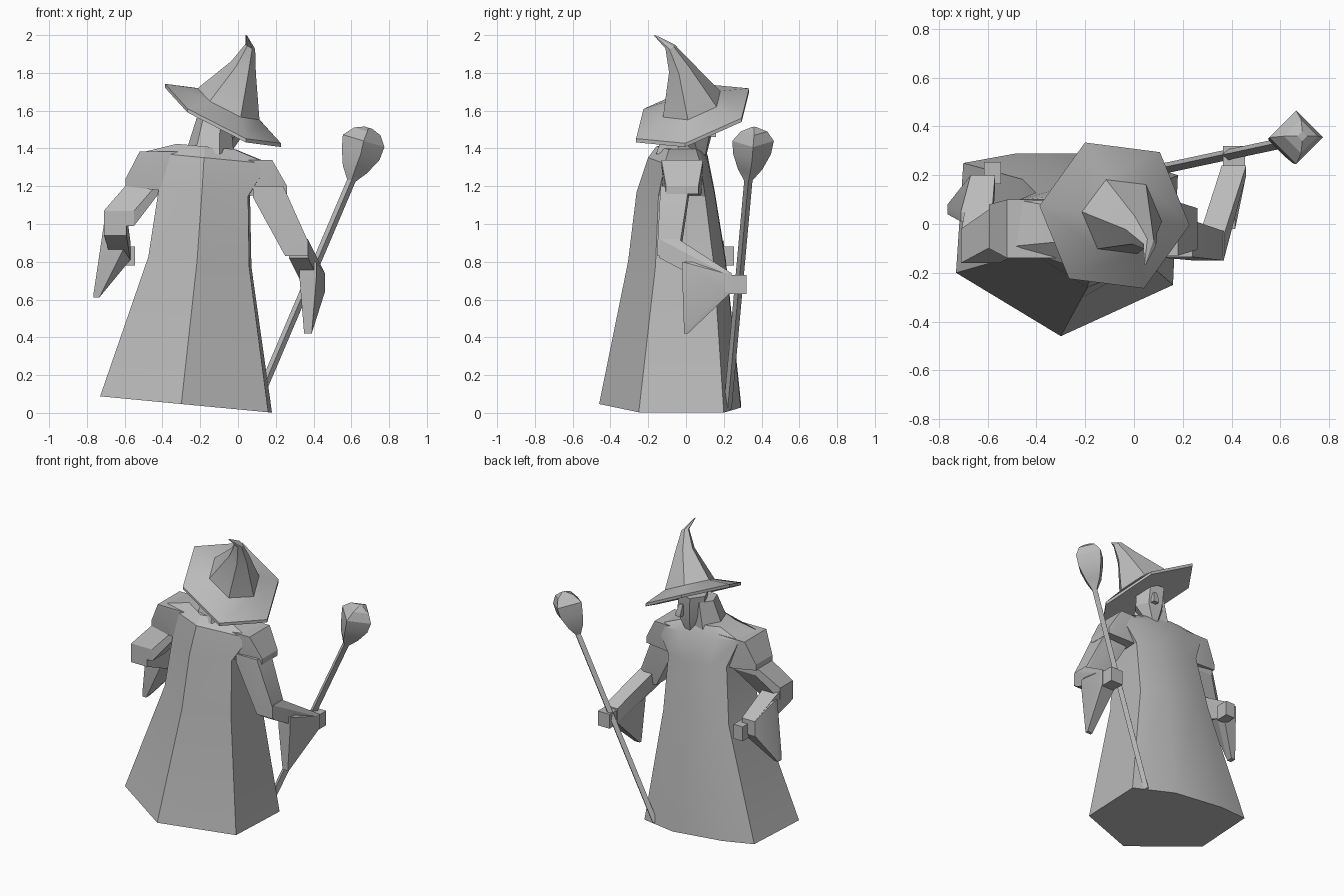
import bpy
import bmesh
from math import cos, sin, pi, radians

default_cube = bpy.data.objects.get("Cube")
if default_cube:
    bpy.data.objects.remove(default_cube, do_unlink=True)

# One plain grey for everything
grey = bpy.data.materials.new("plain_grey")
grey.use_nodes = True
grey.diffuse_color = (.5, .5, .5, 1)
grey.node_tree.nodes["Principled BSDF"].inputs["Base Color"].default_value = grey.diffuse_color


def finish(name, bm):
    """Turn a bmesh into a named, shaded object."""
    bmesh.ops.recalc_face_normals(bm, faces=bm.faces)
    mesh = bpy.data.meshes.new(name)
    bm.to_mesh(mesh)
    bm.free()
    mesh.materials.append(grey)
    part = bpy.data.objects.new(name, mesh)
    bpy.context.collection.objects.link(part)
    bpy.ops.object.select_all(action='DESELECT')
    part.select_set(True)
    bpy.context.view_layer.objects.active = part
    bpy.ops.object.shade_smooth_by_angle(angle=radians(25))


def polygon(sides, phase=0):
    """Unit polygon section, phase in degrees."""
    turns = [radians(phase) + 2 * pi * i / sides for i in range(sides)]
    return [(cos(t), sin(t)) for t in turns]


def loft(name, section, levels, slope_x=0, slope_y=0):
    """Skin scaled copies of a section; each level is z, centre x, y, scale x, y."""
    bm = bmesh.new()
    rings = []
    for z, cx, cy, sx, sy in levels:
        ring = []
        for px, py in section:
            dx, dy = px * sx, py * sy
            height = z + slope_x * dx + slope_y * dy
            ring.append(bm.verts.new((cx + dx, cy + dy, height)))
        rings.append(ring)
    count = len(section)
    for low, high in zip(rings, rings[1:]):
        for i in range(count):
            j = (i + 1) % count
            bm.faces.new((low[i], low[j], high[j], high[i]))
    bm.faces.new(rings[0])
    bm.faces.new(rings[-1])
    finish(name, bm)


def block(name, *boxes):
    """Convex hull around small boxes; each box is a centre and half sizes."""
    bm = bmesh.new()
    for centre, half in boxes:
        for sx in (-1, 1):
            for sy in (-1, 1):
                for sz in (-1, 1):
                    signs = (sx, sy, sz)
                    bm.verts.new([c + s * h for c, s, h in zip(centre, signs, half)])
    hull = bmesh.ops.convex_hull(bm, input=bm.verts)
    spare = {v for v in hull["geom_interior"] + hull["geom_unused"]
             if isinstance(v, bmesh.types.BMVert)}
    bmesh.ops.delete(bm, geom=list(spare), context='VERTS')
    bmesh.ops.dissolve_limit(bm, angle_limit=radians(1), verts=bm.verts, edges=bm.edges)
    finish(name, bm)


# Robe: ridged front, rounded back, tilted hem, flaring to the shoulders and collar
robe_section = [(-.45, -.17), (-.02, -.43), (.44, -.22), (.46, .23),
                (.18, .32), (-.2, .32), (-.42, .28)]
loft("robe", robe_section, [
    (.045, -.28, -.03, 1, 1),
    (.8, -.205, -.01, .6, .69),
    (1.17, -.18, -.025, .53, .55),
    (1.35, -.165, -.02, .74, .42),
    (1.41, -.17, -.02, .34, .32),
], slope_x=-.095)

# Short wide sleeves over the shoulders
block("left_shoulder", ((.08, -.02, 1.33), (.1, .11, .01)),
      ((.24, -.02, 1.18), (.02, .085, .02)),
      ((.06, -.02, 1.17), (.02, .1, .02)))
block("right_shoulder", ((-.42, -.02, 1.375), (.1, .12, .01)),
      ((-.575, -.01, 1.22), (.02, .09, .02)),
      ((-.42, -.01, 1.2), (.02, .11, .02)))

# Head: hair at the front side, face and beard turned to the back
hexagon = polygon(6, -7)
loft("hair", hexagon, [
    (1.37, -.15, -.03, .13, .14),
    (1.56, -.13, 0, .09, .1),
])
loft("face", hexagon, [
    (1.36, -.09, .07, .04, .04),
    (1.46, -.08, .05, .1, .09),
    (1.6, -.09, .05, .1, .1),
])
block("nose", ((-.06, .13, 1.53), (.012, .01, .01)),
      ((-.05, .145, 1.47), (.02, .015, .01)))

# Hat: hollowed brim, bent crown and hooked tip
loft("hat", hexagon, [
    (1.575, -.08, .035, .14, .14),
    (1.565, -.08, .035, .31, .325),
    (1.585, -.08, .035, .31, .325),
    (1.635, -.05, .03, .165, .165),
    (1.83, .03, -.03, .065, .065),
    (1.94, .065, -.085, .026, .026),
    (1.998, .045, -.165, .004, .004),
], slope_x=-.48, slope_y=.25)

# Left arm, reaching back to the staff
block("left_upper_arm", ((.16, -.06, 1.17), (.08, .075, .03)),
      ((.31, -.09, .87), (.06, .06, .04)))
left_wrist = ((.41, .22, .69), (.05, .02, .05))
block("left_forearm", ((.32, -.09, .87), (.05, .05, .05)), left_wrist)
block("left_sleeve_drape", ((.37, .01, .76), (.045, .03, .04)), left_wrist,
      ((.37, 0, .43), (.02, .01, .01)))
block("left_hand", ((.41, .26, .68), (.045, .06, .05)))

# Right arm, bent back
block("right_upper_arm", ((-.5, -.01, 1.19), (.08, .08, .03)),
      ((-.63, -.09, 1.03), (.08, .07, .04)))
right_wrist = ((-.62, .17, .86), (.05, .03, .05))
block("right_forearm", ((-.65, -.1, 1), (.06, .06, .06)), right_wrist)
block("right_sleeve_drape", ((-.65, .03, .95), (.06, .02, .05)), right_wrist,
      ((-.75, .06, .62), (.015, .02, .01)))
block("right_hand", ((-.58, .21, .83), (.035, .045, .05)))

# Staff with a faceted knob
loft("staff", polygon(4), [
    (.02, .085, .22, .022, .022),
    (1.23, .6, .33, .022, .022),
    (1.29, .62, .34, .065, .065),
    (1.37, .65, .35, .1, .1),
    (1.44, .665, .355, .11, .11),
    (1.49, .685, .36, .07, .07),
    (1.51, .69, .36, .02, .02),
], slope_x=-.3)
